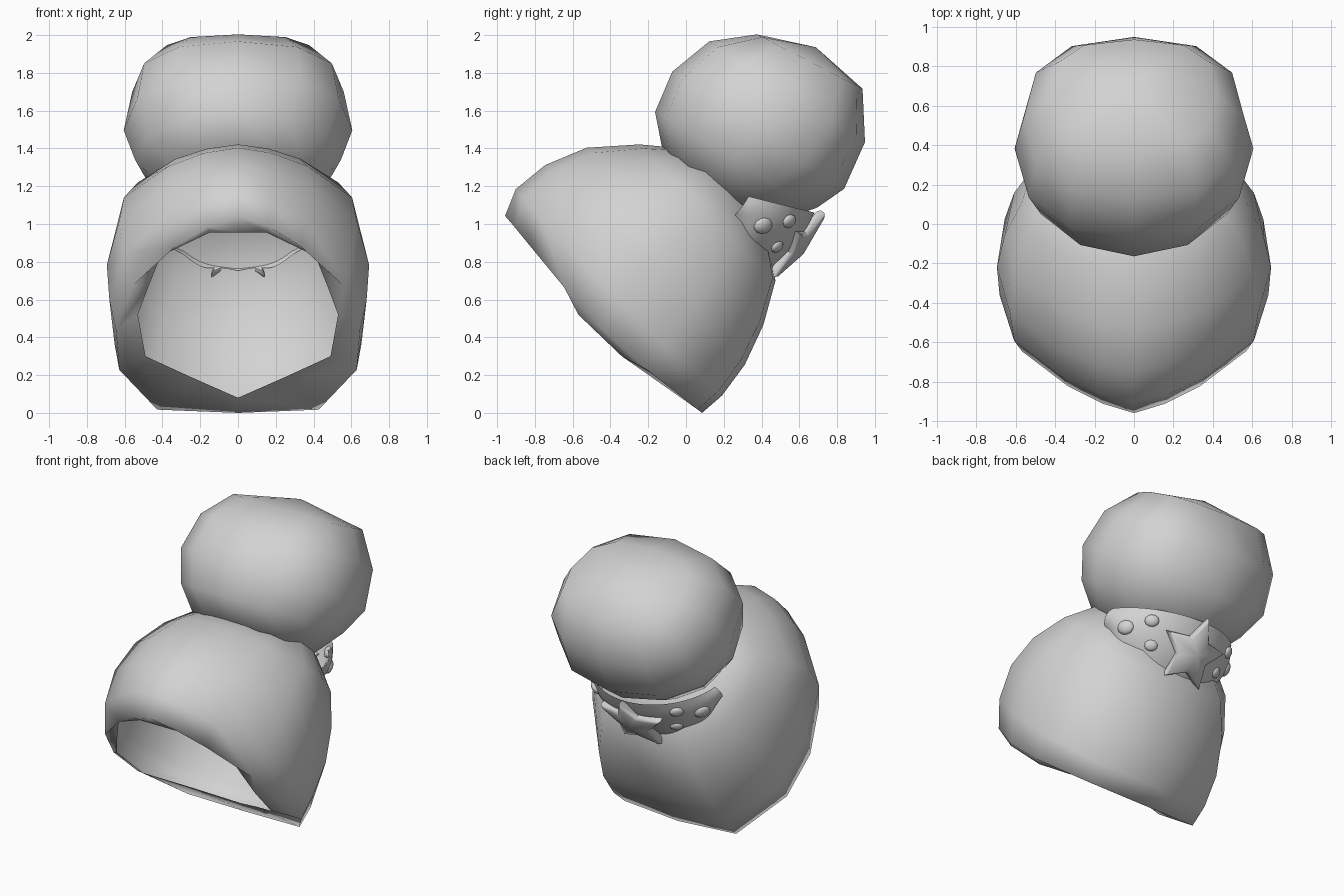
import bpy, bmesh, math
from mathutils import Vector, Matrix

if "Cube" in bpy.data.objects:
    bpy.data.objects.remove(bpy.data.objects["Cube"])

grey = bpy.data.materials.new("soft grey")
grey.diffuse_color = (0.65, 0.65, 0.65, 1)
grey.use_nodes = True
grey.node_tree.nodes["Principled BSDF"].inputs["Base Color"].default_value = grey.diffuse_color


def finish(name, bm, angle=180):
    bmesh.ops.remove_doubles(bm, verts=bm.verts[:], dist=0.0005)
    bmesh.ops.recalc_face_normals(bm, faces=bm.faces[:])
    me = bpy.data.meshes.new(name)
    bm.to_mesh(me)
    bm.free()
    me.materials.append(grey)
    ob = bpy.data.objects.new(name, me)
    bpy.context.collection.objects.link(ob)
    bpy.ops.object.select_all(action='DESELECT')
    ob.select_set(True)
    bpy.context.view_layer.objects.active = ob
    bpy.ops.object.shade_smooth_by_angle(angle=math.radians(angle))
    return ob


def loft(bm, rings, closed=True):
    rows = [[bm.verts.new(p) for p in r] for r in rings]
    for a, b in zip(rows, rows[1:]):
        n = len(a)
        for i in range(n if closed else n - 1):
            j = (i + 1) % n
            bm.faces.new((a[i], a[j], b[j], b[i]))
    return rows


def fan(bm, row, tip):
    v = bm.verts.new(tip)
    for i in range(len(row)):
        bm.faces.new((row[i], row[(i + 1) % len(row)], v))


def mirrored(half):
    return half + [(-p[0],) + tuple(p[1:]) for p in half[-2:0:-1]]


# Hair cap: dome lofted along a tilted axis, open towards the front and below
S = math.sqrt(0.5)
def cap_point(x, p, a):
    return Vector((x, (a - p) * S, (a + p) * S))

section = mirrored([(0, 0), (.63, .02), (.95, .27), (1, .5), (.90, .72),
                    (.54, .895), (.26, .97), (0, 1)])
rim = mirrored([(0, .03, .08), (.25, -.15, .19), (.49, -.34, .30),
                (.53, -.57, .52), (.47, -.65, .68), (.41, -.72, .83),
                (.15, -.86, .955), (0, -.86, .955)])
rings = [[Vector(p) for p in rim]]
# axis position, low, high, half width, side sag, taper to the top, taper to the bottom, corner drop
for a, lo, hi, w, sag, up, down, drop in [
        (.06, -.06, 1.415, .68, .06, .10, 0, .08), (.20, -.07, 1.475, .695, .03, .04, 0, .03),
        (.40, -.04, 1.455, .705, 0, 0, .03, 0), (.62, .04, 1.365, .69, 0, 0, .10, 0),
        (.83, .16, 1.18, .62, 0, 0, .17, 0), (.98, .38, 1.0, .47, 0, 0, .15, 0)]:
    ring = []
    for x, f in section:
        g = f - drop * abs(x) * f
        ring.append(cap_point(x * w * (1 - up * f - down * (1 - f)), lo + (hi - lo) * g,
                              a - sag * math.sin(math.pi * f)))
    rings.append(ring)
bm = bmesh.new()
rows = loft(bm, rings)
fan(bm, rows[-1], cap_point(0, .68, 1.04))
finish("hair_cap", bm)

# Tilted frame shared by the bun, band and star: n is the bun axis, t points back and down
N, T, X = Vector((0, .6, .8)), Vector((0, .8, -.6)), Vector((1, 0, 0))
C = Vector((0, .4, 1.52))
def bun_point(x, t, n):
    return C + X * x + T * t + N * n

# Hair bun: low-poly ball, squarer towards the top, with slightly slanted rings
def soft(v, e):
    return math.copysign(abs(v) ** e, v) if abs(v) > 1e-6 else 0

rings = []
for n, slant, r, rx, e in [(-.40, .03, .35, .41, 1), (-.225, .11, .495, .545, 1),
                           (-.03, .045, .55, .605, .88), (.225, .07, .49, .56, .83),
                           (.425, .17, .31, .42, .74)]:
    ring = []
    for k in range(12):
        ang = k * math.tau / 12
        t = r * soft(math.cos(ang), e)
        ring.append(bun_point(rx * soft(math.sin(ang), e), t, n + slant * t))
    rings.append(ring)
bm = bmesh.new()
rows = loft(bm, rings)
fan(bm, rows[-1], bun_point(0, -.02, .505))
fan(bm, rows[0], bun_point(0, 0, -.41))
finish("hair_bun", bm)

# Hair band: crescent with a wavy lower edge around the back of the bun's base
MID, T0, RX, RT = -.40, .10, .49, .425
def band_point(ang, h, swell=1):
    return bun_point(RX * swell * math.sin(ang),
                     T0 + RT * swell * math.cos(ang), MID + h)

columns = []
for i in range(49):
    ang = math.radians(-80 + 160 * i / 48)
    c = max(0, math.cos(ang))
    low = -.03 - .155 * c ** .8 + .012 * math.sin(abs(ang) * 11)
    high = .03 + .17 * c
    columns.append([band_point(ang, low + (high - low) * k / 6,
                               1 - .06 * (k / 3 - 1) ** 2) for k in range(7)])
bm = bmesh.new()
loft(bm, columns, closed=False)
finish("hair_band", bm)

# Raised dots on both sides of the band
bm = bmesh.new()
for side in (-1, 1):
    for t, h, size in [(.326, -.018, .055), (.425, .083, .046), (.455, -.062, .043)]:
        ang = side * math.acos((t - T0) / RT)
        out = (X * math.sin(ang) / RX + T * math.cos(ang) / RT).normalized()
        mat = (Matrix.Translation(band_point(ang, h, .985))
               @ out.to_track_quat('Z', 'Y').to_matrix().to_4x4()
               @ Matrix.Diagonal((size, size * .85, size * .5, 1)))
        bmesh.ops.create_uvsphere(bm, u_segments=12, v_segments=8, radius=1, matrix=mat)
finish("band_dots", bm)

# Star ornament: puffed five-pointed star, side arms bent around the band
def star_ring(scale, t):
    pts = []
    for k in range(10):
        r = (.24 if k % 2 == 0 else .12) * scale
        ang = k * math.pi / 5
        x = r * math.sin(ang)
        pts.append(bun_point(x, t - .7 * x * x, MID - .01 + r * math.cos(ang)))
    return pts

bm = bmesh.new()
rows = loft(bm, [star_ring(.92, .505), star_ring(1, .52), star_ring(1, .545),
                 star_ring(.9, .56)])
fan(bm, rows[0], bun_point(0, .495, MID - .01))
fan(bm, rows[-1], bun_point(0, .585, MID - .01))
finish("star_ornament", bm, 50)
